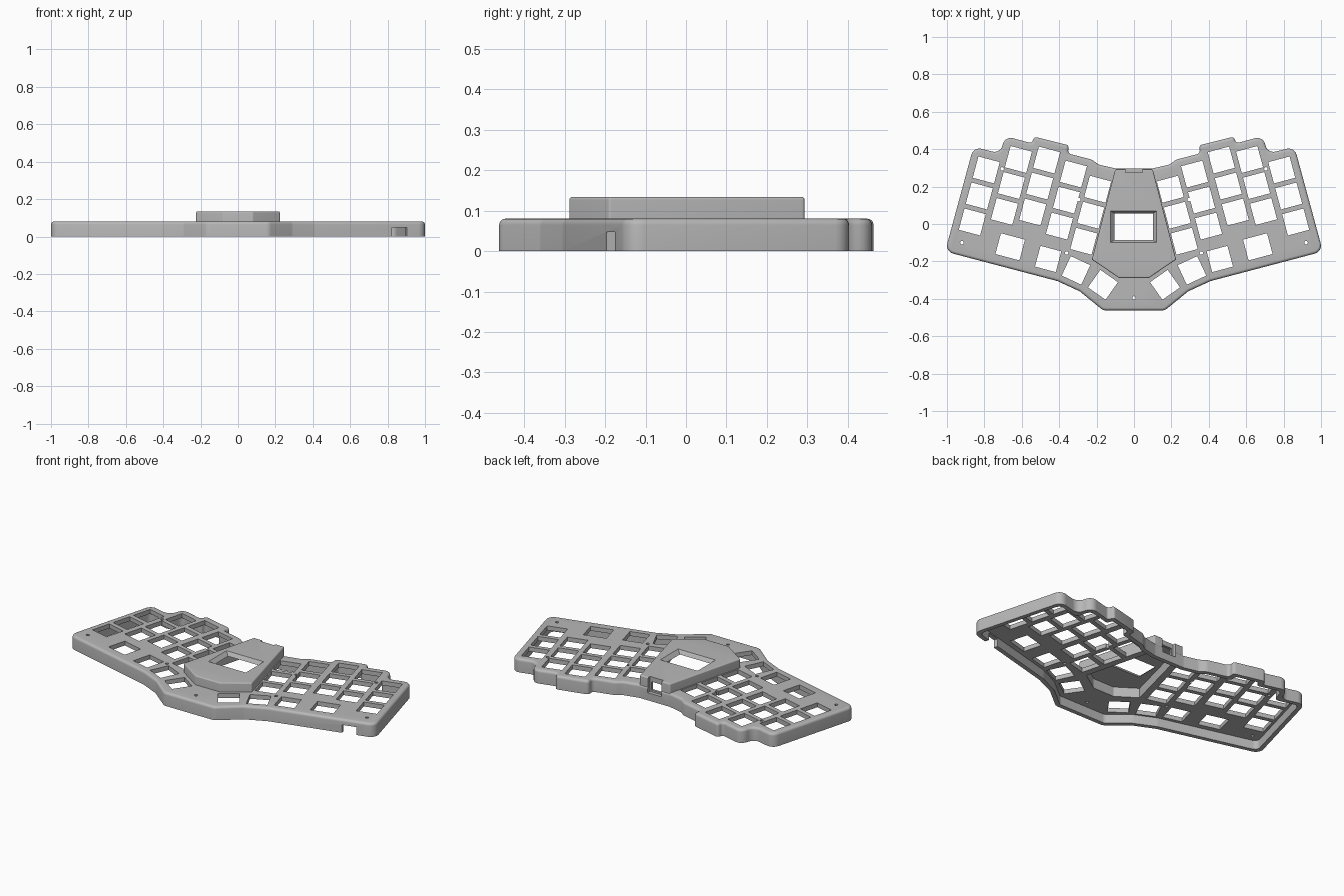
import bpy, bmesh, math
from mathutils import Vector, Matrix

if "Cube" in bpy.data.objects:
    bpy.data.objects.remove(bpy.data.objects["Cube"])

grey = bpy.data.materials.new("matte_grey")
grey.use_nodes = True
colour = (0.48, 0.48, 0.48, 1)
grey.diffuse_color = colour
grey.node_tree.nodes["Principled BSDF"].inputs["Base Color"].default_value = colour


def mirrored(half):
    """Closed counter-clockwise outline from its +x half, front to back."""
    pts = [Vector(p) for p in half]
    return pts + [Vector((-p.x, p.y)) for p in reversed(pts)]


def inset(pts, t):
    out = []
    for i, p in enumerate(pts):
        a = (p - pts[i - 1]).normalized()
        b = (pts[(i + 1) % len(pts)] - p).normalized()
        n1, n2 = Vector((-a.y, a.x)), Vector((-b.y, b.x))
        out.append(p + (n1 + n2) * (t / (1 + n1.dot(n2))))
    return out


def fillet(pts, radius, steps=6):
    out = []
    for i, p in enumerate(pts):
        u, v = pts[i - 1] - p, pts[(i + 1) % len(pts)] - p
        half = u.angle(v) / 2
        reach = min(radius / math.tan(half), 0.45 * u.length, 0.45 * v.length)
        r = reach * math.tan(half)
        u.normalize()
        v.normalize()
        centre = p + (u + v).normalized() * (r / math.sin(half))
        start, end = p + u * reach - centre, p + v * reach - centre
        turn = end.angle_signed(start)
        for k in range(steps + 1):
            out.append(centre + Matrix.Rotation(turn * k / steps, 2) @ start)
    return out


def rectangle(x, y, w, h, degrees=0):
    rot = Matrix.Rotation(math.radians(degrees), 2)
    return [Vector((x, y)) + rot @ Vector((a * w / 2, b * h / 2))
            for a, b in ((-1, -1), (1, -1), (1, 1), (-1, 1))]


def prism(pts, z0, z1):
    return [(pts, z0), (pts, z1)]


def rounded_block(pts, z0, z1, r):
    """Rings of a prism whose top edge is rounded over."""
    rings = [(pts, z0)]
    for k in range(6):
        a = math.radians(18 * k)
        rings.append((inset(pts, r * (1 - math.cos(a))), z1 - r + r * math.sin(a)))
    return rings


def solid(name, *lofts):
    bm = bmesh.new()
    for rings in lofts:
        loops = [[bm.verts.new((p.x, p.y, z)) for p in pts] for pts, z in rings]
        n = len(loops[0])
        bm.faces.new(loops[0][::-1])
        bm.faces.new(loops[-1])
        for low, high in zip(loops, loops[1:]):
            for i in range(n):
                j = (i + 1) % n
                bm.faces.new((low[i], low[j], high[j], high[i]))
    bmesh.ops.recalc_face_normals(bm, faces=bm.faces)
    mesh = bpy.data.meshes.new(name)
    bm.to_mesh(mesh)
    bm.free()
    mesh.materials.append(grey)
    obj = bpy.data.objects.new(name, mesh)
    bpy.context.scene.collection.objects.link(obj)
    return obj


def cut(obj, cutters):
    for c in cutters:
        mod = obj.modifiers.new(c.name, 'BOOLEAN')
        mod.operation, mod.solver, mod.object = 'DIFFERENCE', 'EXACT', c
    graph = bpy.context.evaluated_depsgraph_get()
    mesh = bpy.data.meshes.new_from_object(obj.evaluated_get(graph))
    obj.modifiers.clear()
    obj.data = mesh


# Outlines of the case and of the raised centre housing
case_outline = mirrored([
    (.165, -.462), (.29, -.36), (.41, -.305), (1.01, -.147), (.858, .413),
    (.715, .376), (.69, .47), (.545, .431), (.535, .467), (.345, .42),
    (.356, .378), (.225, .344), (.19, .318), (.10, .297)])
housing_outline = mirrored([(.08, -.288), (.225, -.19), (.10, .293)])

case = solid("keyboard_case", rounded_block(fillet(case_outline, .045), 0, .08, .015))
housing = solid("centre_housing",
                rounded_block(fillet(housing_outline, .008), .06, .134, .007))

# Key openings: five staggered columns of three, then the bottom row
tilt = math.radians(15)
down = Vector((math.sin(tilt), -math.cos(tilt))) * .144
columns = [(.79, .289), (.618, .345), (.467, .342), (.324, .267), (.194, .186)]
bottom_row = [(.662, -.122, .133, 15), (.459, -.187, .115, 15),
              (.31, -.248, .115, 25), (.166, -.325, .115, 35)]
screws = [(.92, -.10), (.705, .295), (.294, .13), (.36, -.155)]
key_holes, screw_holes = [], [(0, -.395)]
for side in (-1, 1):
    for top in columns:
        for row in range(3):
            p = Vector(top) + down * row
            key_holes.append(rectangle(side * p.x, p.y, .118, .118, side * 15))
    for x, y, w, angle in bottom_row:
        key_holes.append(rectangle(side * x, y, w, .115, side * angle))
    screw_holes += [(side * x, y) for x, y in screws]

keys = solid("key_cutter", *[prism(k, -.1, .3) for k in key_holes])
screw = solid("screw_cutter", *[prism(fillet(rectangle(x, y, .018, .018), .009, 3), -.1, .3)
                                for x, y in screw_holes])

# Hollow underside, housing cavity, display window and cable ports
hollow = solid("hollow_cutter", prism(fillet(inset(case_outline, .025), .03), -.1, .054))
cavity = solid("cavity_cutter", prism(inset(housing_outline, .033), -.1, .112))
window = solid("window_cutter", [(rectangle(-.002, -.015, .205, .14), .10),
                                 (rectangle(-.002, -.015, .205, .14), .112),
                                 (rectangle(-.002, -.015, .25, .172), .136),
                                 (rectangle(-.002, -.015, .25, .172), .2)])
recess = solid("recess_cutter", prism(rectangle(0, .325, .09, .10), .045, .2))
port = solid("port_cutter", prism(rectangle(0, .30, .07, .16), .055, .105))
side_port = solid("side_port_cutter", prism(rectangle(.86, -.175, .083, .09, 15), -.05, .047))

cut(case, [hollow, cavity, keys, screw, recess, port, side_port])
cut(housing, [cavity, window, recess, port])

for c in (keys, screw, hollow, cavity, window, recess, port, side_port):
    bpy.data.objects.remove(c)

# Smooth rounded edges, crisp corners
bpy.ops.object.select_all(action='DESELECT')
for obj in (case, housing):
    obj.select_set(True)
    bpy.context.view_layer.objects.active = obj
bpy.ops.object.shade_smooth_by_angle(angle=math.radians(30))
